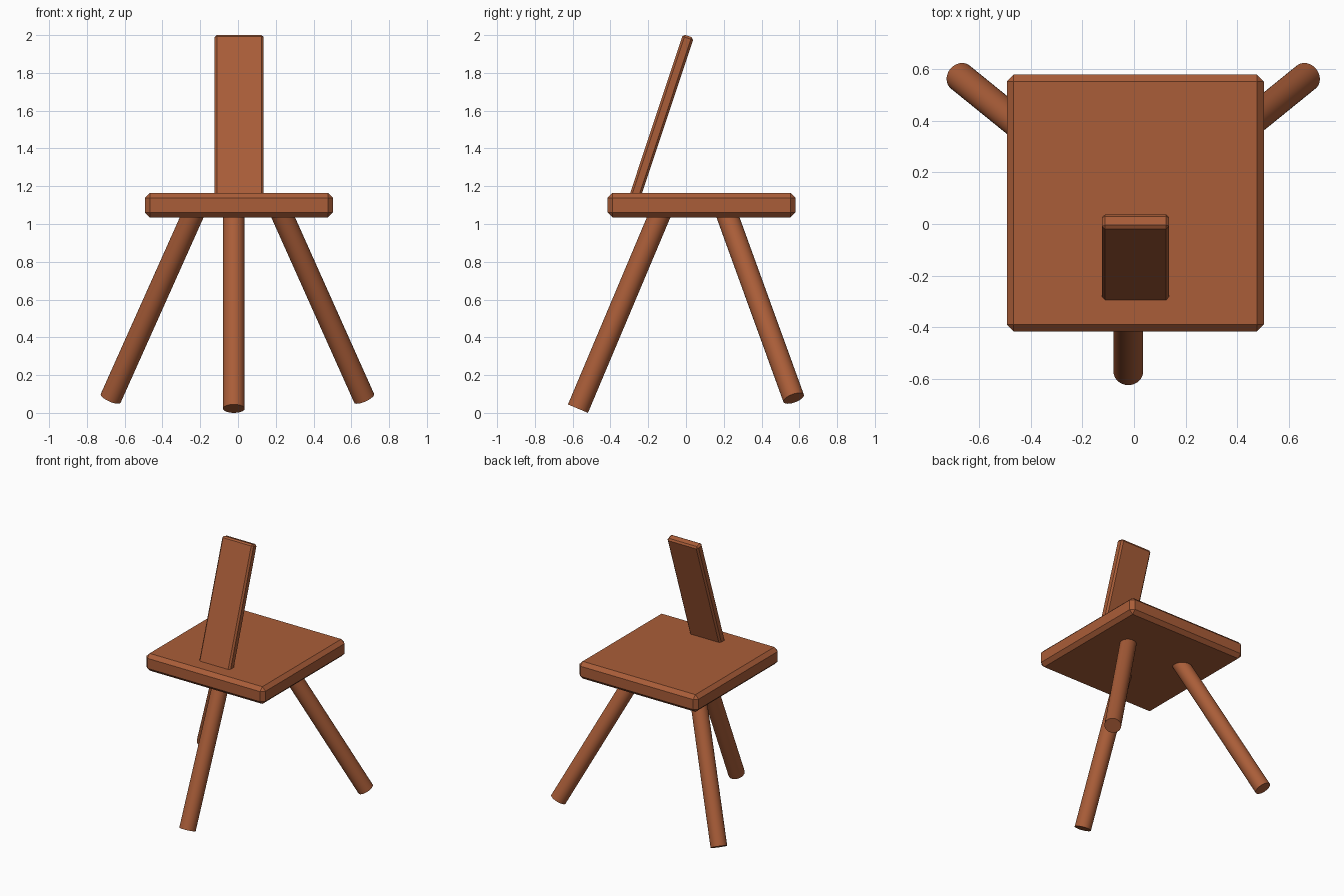
import bpy, math
from mathutils import Vector

if "Cube" in bpy.data.objects:
    bpy.data.objects.remove(bpy.data.objects["Cube"])

wood = bpy.data.materials.new("wood")
wood.diffuse_color = (0.40, 0.11, 0.04, 1)
wood.use_nodes = True
wood.node_tree.nodes["Principled BSDF"].inputs["Base Color"].default_value = wood.diffuse_color


def board(name, size, loc, tilt, bevel):
    """Box with a single-segment chamfer on every edge."""
    bpy.ops.mesh.primitive_cube_add(size=1, location=loc)
    ob = bpy.context.object
    ob.name = name
    ob.scale = size
    bpy.ops.object.transform_apply(location=False, rotation=False, scale=True)
    ob.rotation_euler.x = tilt
    mod = ob.modifiers.new("chamfer", 'BEVEL')
    mod.width = bevel
    mod.segments = 1
    ob.data.materials.append(wood)
    return ob


def leg(name, foot, top, radius=0.0575):
    """Round leg running from foot centre to top centre."""
    a, b = Vector(foot), Vector(top)
    bpy.ops.mesh.primitive_cylinder_add(vertices=32, radius=radius,
                                        depth=(b - a).length, location=(a + b) / 2)
    ob = bpy.context.object
    ob.name = name
    ob.rotation_euler = (b - a).to_track_quat('Z', 'Y').to_euler()
    bpy.ops.object.shade_smooth_by_angle(angle=math.radians(40))
    ob.data.materials.append(wood)
    return ob


# Seat slab
board("seat", (0.997, 0.997, 0.13), (0.005, 0.082, 1.1), 0, 0.027)

# Leaning back board, its lower end set into the seat
tilt = math.radians(18.4)
axis = Vector((0, math.sin(tilt), math.cos(tilt)))
length = 0.96
top_centre = Vector((0.006, 0.0125, 1.995))
board("backrest", (0.26, 0.06, length), top_centre - axis * length / 2, -tilt, 0.012)

# Three splayed legs, tops buried in the seat
leg("front_leg", (-0.022, -0.572, 0.0225), (-0.022, -0.126, 1.08))
for side, name in ((-1, "left_leg"), (1, "right_leg")):
    leg(name, (side * 0.671 - 0.003, 0.57, 0.077),
        (side * 0.222 - 0.003, 0.206, 1.08))
